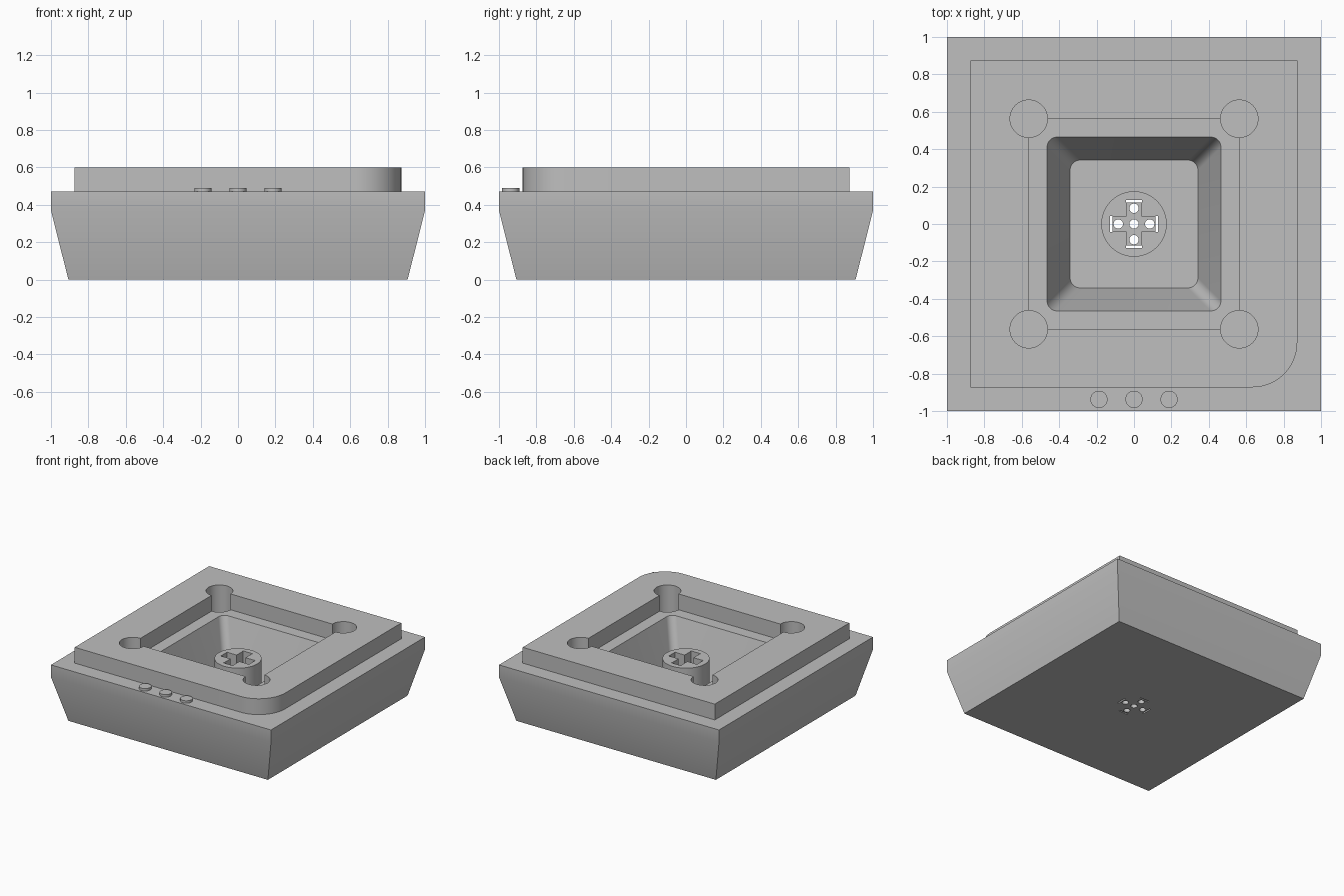
import bpy, bmesh
from math import cos, sin, pi, radians

cube = bpy.data.objects.get("Cube")
if cube:
    bpy.data.objects.remove(cube, do_unlink=True)

grey = bpy.data.materials.new("light_grey_plastic")
grey.use_nodes = True
colour = (0.52, 0.52, 0.52, 1)
grey.diffuse_color = colour
grey.node_tree.nodes["Principled BSDF"].inputs["Base Color"].default_value = colour


def rounded_square(half, radii, steps=10):
    """Outline, counter-clockwise from the +x +y corner, one radius per corner."""
    points = []
    for i, (sx, sy) in enumerate([(1, 1), (-1, 1), (-1, -1), (1, -1)]):
        r = radii[i]
        if r == 0:
            points.append((sx * half, sy * half))
            continue
        for k in range(steps + 1):
            a = (i + k / steps) * pi / 2
            points.append((sx * (half - r) + r * cos(a), sy * (half - r) + r * sin(a)))
    return points


def square(half):
    return rounded_square(half, (0, 0, 0, 0))


def circle(r, x=0, y=0, n=48):
    return [(x + r * cos(2 * pi * k / n), y + r * sin(2 * pi * k / n)) for k in range(n)]


def rectangle(hx, hy, x=0, y=0):
    return [(x + sx * hx, y + sy * hy) for sx, sy in ((1, 1), (-1, 1), (-1, -1), (1, -1))]


def loft(name, rings):
    """Closed solid through matching outlines given as (outline, z)."""
    bm = bmesh.new()
    loops = [[bm.verts.new((x, y, z)) for x, y in outline] for outline, z in rings]
    n = len(loops[0])
    for low, high in zip(loops, loops[1:]):
        for i in range(n):
            j = (i + 1) % n
            bm.faces.new((low[i], low[j], high[j], high[i]))
    bm.faces.new(loops[0][::-1])
    bm.faces.new(loops[-1])
    mesh = bpy.data.meshes.new(name)
    bm.to_mesh(mesh)
    bm.free()
    mesh.materials.append(grey)
    obj = bpy.data.objects.new(name, mesh)
    bpy.context.collection.objects.link(obj)
    return obj


def prism(name, outline, bottom, top):
    return loft(name, [(outline, bottom), (outline, top)])


def combine(target, other, operation):
    mod = target.modifiers.new(operation, "BOOLEAN")
    mod.operation = operation
    mod.solver = "EXACT"
    mod.object = other
    bpy.context.view_layer.objects.active = target
    bpy.ops.object.modifier_apply(modifier=mod.name)
    bpy.data.objects.remove(other, do_unlink=True)


def smooth(obj):
    bpy.ops.object.select_all(action="DESELECT")
    obj.select_set(True)
    bpy.context.view_layer.objects.active = obj
    bpy.ops.object.shade_smooth_by_angle(angle=radians(30))


# Tapered base with a raised plate, one plate corner rounded
body = loft("base_body", [(square(0.907), 0), (square(1), 0.37), (square(1), 0.47)])
plate = prism("raised_plate", rounded_square(0.873, (0, 0, 0, 0.24), 20), 0.42, 0.6)
combine(body, plate, "UNION")

# Square pocket, then a tapered well with rounded corners
combine(body, prism("pocket_cutter", square(0.563), 0.47, 0.7), "DIFFERENCE")
floor = 0.06
well = [rounded_square(half, (0.055,) * 4) for half in (0.342, 0.465, 0.465)]
combine(body, loft("well_cutter", list(zip(well, (floor, 0.47, 0.52)))), "DIFFERENCE")

# Round holes in the pocket corners
for sx in (-1, 1):
    for sy in (-1, 1):
        hole = prism("corner_hole_cutter", circle(0.1, sx * 0.563, sy * 0.563), 0.33, 0.7)
        combine(body, hole, "DIFFERENCE")

# Centre post with a cross-shaped socket
combine(body, prism("centre_post", circle(0.175), 0.03, 0.41), "UNION")
for hx, hy in ((0.125, 0.04), (0.04, 0.125)):
    combine(body, prism("cross_cutter", rectangle(hx, hy), 0.16, 0.6), "DIFFERENCE")

# Pin holes and thin end slots through the floor
combine(body, prism("pin_cutter", circle(0.025, n=24), -0.1, 0.3), "DIFFERENCE")
for dx, dy in ((1, 0), (-1, 0), (0, 1), (0, -1)):
    pin = prism("pin_cutter", circle(0.025, dx * 0.084, dy * 0.084, 24), -0.1, 0.3)
    combine(body, pin, "DIFFERENCE")
    hx, hy = (0.006, 0.042) if dx else (0.042, 0.006)
    slot = prism("slot_cutter", rectangle(hx, hy, dx * 0.122, dy * 0.122), -0.1, 0.6)
    combine(body, slot, "DIFFERENCE")
smooth(body)

# Three small buttons along the front ledge
for name, x in (("right_button", -0.1875), ("middle_button", 0), ("left_button", 0.1875)):
    smooth(prism(name, circle(0.046, x, -0.9375, 32), 0.46, 0.49))
